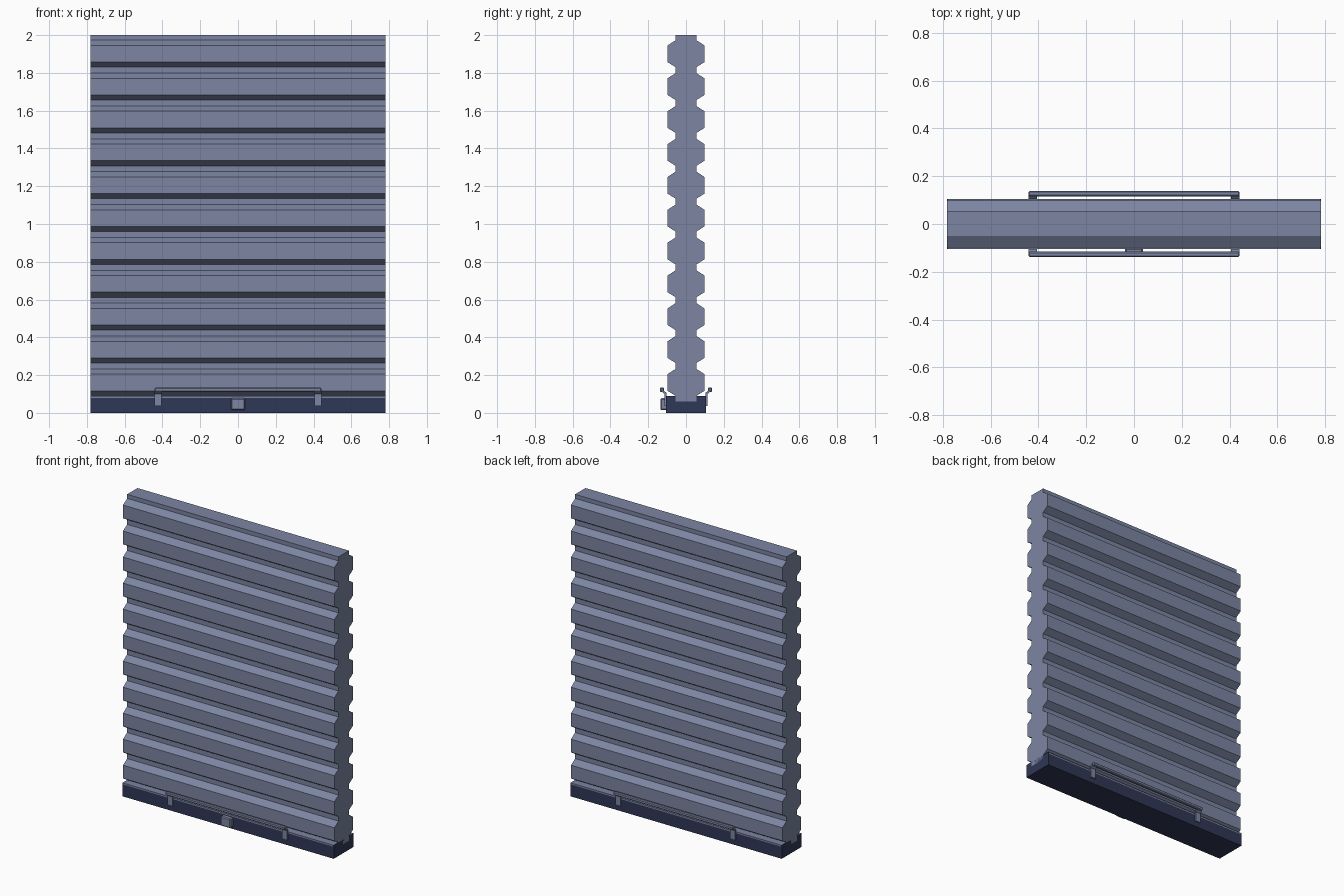
import bpy, bmesh

if "Cube" in bpy.data.objects:
    bpy.data.objects.remove(bpy.data.objects["Cube"])

def material(name, rgb):
    m = bpy.data.materials.new(name)
    m.diffuse_color = (*rgb, 1)
    m.use_nodes = True
    m.node_tree.nodes["Principled BSDF"].inputs["Base Color"].default_value = m.diffuse_color
    return m

GREY = material("blue grey metal", (0.2, 0.235, 0.36))
NAVY = material("dark navy", (0.028, 0.038, 0.093))

def finish(name, bm, mat):
    bmesh.ops.recalc_face_normals(bm, faces=bm.faces)
    me = bpy.data.meshes.new(name)
    bm.to_mesh(me)
    bm.free()
    me.materials.append(mat)
    ob = bpy.data.objects.new(name, me)
    bpy.context.collection.objects.link(ob)
    return ob

def extrude_x(name, profile, x0, x1, mat):
    """Extrude a closed (y, z) profile along x."""
    bm = bmesh.new()
    face = bm.faces.new([bm.verts.new((x0, y, z)) for y, z in profile])
    ext = bmesh.ops.extrude_face_region(bm, geom=[face])
    verts = [v for v in ext["geom"] if isinstance(v, bmesh.types.BMVert)]
    bmesh.ops.translate(bm, vec=(x1 - x0, 0, 0), verts=verts)
    return finish(name, bm, mat)

def box(name, x0, x1, y0, y1, z0, z1, mat, bevel=0):
    y0, y1 = sorted((y0, y1))
    ob = extrude_x(name, [(y0, z0), (y1, z0), (y1, z1), (y0, z1)], x0, x1, mat)
    if bevel:
        mod = ob.modifiers.new("bevel", 'BEVEL')
        mod.width = bevel
        mod.segments = 1
    return ob

W = 0.782

# Corrugated curtain: eleven ridges on both faces
side = [(0.055, 2.0)]
for i in range(11):
    d = i * 0.174
    side += [(0.055, 1.973 - d), (0.098, 1.945 - d), (0.098, 1.857 - d), (0.055, 1.83 - d)]
side.append((0.055, 0.06))
extrude_x("shutter_curtain", side + [(-y, z) for y, z in reversed(side)], -W, W, GREY)

# Bottom bar with a pale top plate and dark raised ends
box("bottom_bar", -W, W, -0.105, 0.105, 0, 0.08, NAVY)
box("bar_top_plate", -W + 0.004, W - 0.004, -0.105, 0.105, 0.08, 0.09, GREY)
for s in (-1, 1):
    x = s * (W - 0.002)
    box("bar_end_cap", x - 0.002, x + 0.002, -0.105, 0.105, 0.08, 0.09, NAVY)

# Lifting handles, front and back
for s, label in ((-1, "front"), (1, "back")):
    box(label + "_handle_rail", -0.442, 0.442, s * 0.116, s * 0.138, 0.111, 0.134, GREY, 0.005)
    for x in (-0.424, 0.424):
        arm = [(0.104, 0.036), (0.113, 0.036), (0.113, 0.1), (0.13, 0.113),
               (0.118, 0.118), (0.104, 0.107)]
        extrude_x(label + "_handle_bracket", [(s * y, z) for y, z in arm],
                  x - 0.018, x + 0.018, GREY)

# Lock box in the middle of the front
box("lock_box", -0.037, 0.037, -0.135, -0.1, 0.014, 0.078, GREY, 0.006)
